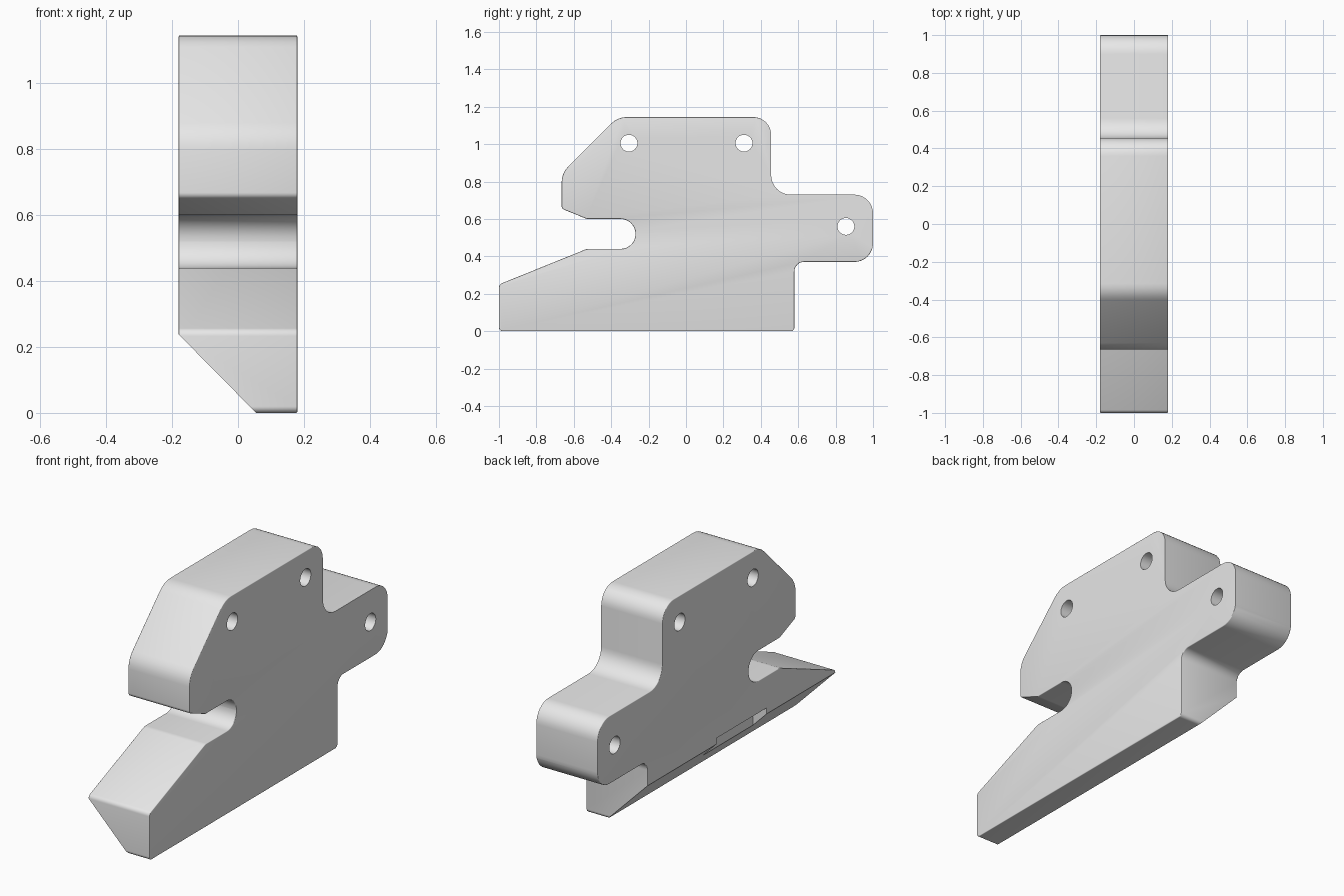
import bpy, bmesh, math
from mathutils import Vector

cube = bpy.data.objects.get("Cube")
if cube:
    bpy.data.objects.remove(cube, do_unlink=True)

HALF = 0.18      # half thickness
EDGE = 0.016     # rim rounding

grey = bpy.data.materials.new("light_grey")
grey.use_nodes = True
grey.diffuse_color = (0.8, 0.8, 0.8, 1)
grey.node_tree.nodes["Principled BSDF"].inputs["Base Color"].default_value = (0.8, 0.8, 0.8, 1)


def rounded(corners):
    """Round each (y, z, radius) corner of a closed outline."""
    out = []
    for i, (y, z, r) in enumerate(corners):
        p = Vector((y, z))
        a = (Vector(corners[i - 1][:2]) - p).normalized()
        b = (Vector(corners[(i + 1) % len(corners)][:2]) - p).normalized()
        half = a.angle(b) / 2
        centre = p + (a + b).normalized() * (r / math.sin(half))
        start = p + a * (r / math.tan(half)) - centre
        end = p + b * (r / math.tan(half)) - centre
        sweep = start.angle_signed(end)
        n = max(2, round(abs(sweep) / math.radians(11)))
        for k in range(n + 1):
            t = -sweep * k / n
            c, s = math.cos(t), math.sin(t)
            out.append(centre + Vector((start.x * c - start.y * s, start.x * s + start.y * c)))
    return out


def new_object(name, bm):
    mesh = bpy.data.meshes.new(name)
    bm.to_mesh(mesh)
    bm.free()
    ob = bpy.data.objects.new(name, mesh)
    bpy.context.collection.objects.link(ob)
    return ob


# Side outline: heel, rear tab, top, sloped brow, slot, nose
outline = rounded([
    (-1, 0, 0.02), (0.58, 0, 0.02), (0.58, 0.37, 0.05), (1, 0.37, 0.1),
    (1, 0.73, 0.1), (0.455, 0.73, 0.105), (0.455, 1.145, 0.095),
    (-0.365, 1.145, 0.12), (-0.665, 0.845, 0.12), (-0.665, 0.655, 0.02),
    (-0.53, 0.6, 0.03), (-0.27, 0.6, 0.0795), (-0.27, 0.44, 0.0795),
    (-0.53, 0.44, 0.05), (-1, 0.25, 0.025),
])

# Plate body
bm = bmesh.new()
cap = bm.faces.new([bm.verts.new((-HALF, p.x, p.y)) for p in outline])
ext = bmesh.ops.extrude_face_region(bm, geom=[cap])
for v in ext["geom"]:
    if isinstance(v, bmesh.types.BMVert):
        v.co.x = HALF
bmesh.ops.recalc_face_normals(bm, faces=bm.faces)


def is_rounded_rim(e):
    a, b = (v.co for v in e.verts)
    if abs(a.x - b.x) > 0.01:
        return False
    mid = (a + b) / 2
    return mid.x < 0 or not (mid.y > 0.39 and mid.z > 0.44)


bmesh.ops.bevel(bm, geom=[e for e in bm.edges if is_rounded_rim(e)], offset=EDGE,
                segments=3, profile=0.5, affect="EDGES", clamp_overlap=True)

# Slanted cut along the lower right side
cut = bmesh.ops.bisect_plane(bm, geom=bm.verts[:] + bm.edges[:] + bm.faces[:],
                             plane_co=(0.055, 0, 0), plane_no=(-0.238, 0, -0.235),
                             clear_outer=True)
rim = [e for e in cut["geom_cut"] if isinstance(e, bmesh.types.BMEdge)]
bmesh.ops.holes_fill(bm, edges=rim, sides=0)
bmesh.ops.recalc_face_normals(bm, faces=bm.faces)
body = new_object("clamp_plate", bm)
body.data.materials.append(grey)

# Cutters: three pin holes and a shallow pocket in the slanted cut
cutters = []
for y, z in ((-0.305, 1.005), (0.31, 1.005), (0.855, 0.56)):
    bm = bmesh.new()
    bmesh.ops.create_cone(bm, cap_ends=True, segments=32, radius1=0.045, radius2=0.045, depth=1)
    ob = new_object("pin_hole_cutter", bm)
    ob.rotation_euler.y = math.pi / 2
    ob.location = (0, y, z)
    cutters.append(ob)
bm = bmesh.new()
bmesh.ops.create_cube(bm, size=1)
pocket = new_object("pocket_cutter", bm)
pocket.scale = (0.1, 0.42, 0.2)
pocket.location = (-0.15, -0.21, 0.17)
cutters.append(pocket)

bpy.ops.object.select_all(action="DESELECT")
bpy.context.view_layer.objects.active = body
body.select_set(True)
for ob in cutters:
    ob.hide_render = True
    mod = body.modifiers.new("cut", "BOOLEAN")
    mod.operation = "DIFFERENCE"
    mod.solver = "EXACT"
    mod.object = ob
    bpy.ops.object.modifier_apply(modifier=mod.name)
    bpy.data.objects.remove(ob, do_unlink=True)

bpy.ops.object.shade_smooth_by_angle(angle=math.radians(32))
